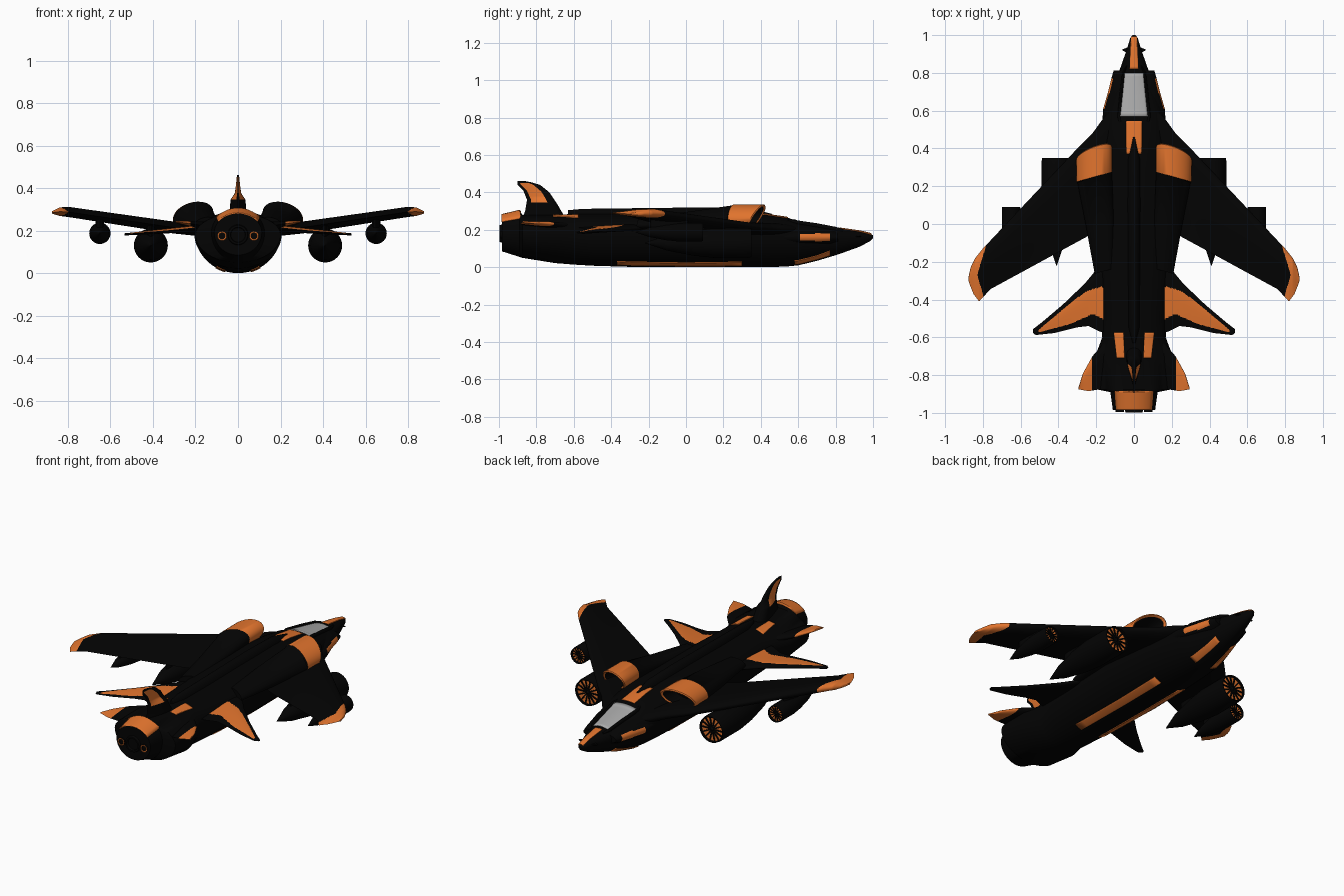
import bpy, bmesh, math
from mathutils import Vector

cube = bpy.data.objects.get("Cube")
if cube:
    bpy.data.objects.remove(cube, do_unlink=True)


def material(name, rgb):
    m = bpy.data.materials.new(name)
    m.use_nodes = True
    m.diffuse_color = (*rgb, 1)
    m.node_tree.nodes["Principled BSDF"].inputs["Base Color"].default_value = (*rgb, 1)
    return m


BLACK = material("hull black", (0.001, 0.001, 0.001))
ORANGE = material("trim orange", (0.76, 0.175, 0.027))
GREY = material("canopy grey", (0.4, 0.4, 0.4))


def lerp_table(table, s):
    """Linear lookup; each row is (key, value, ...) with rising keys."""
    if s <= table[0][0]:
        return table[0][1:]
    for a, b in zip(table, table[1:]):
        if s <= b[0]:
            f = (s - a[0]) / (b[0] - a[0])
            return tuple(p + (q - p) * f for p, q in zip(a[1:], b[1:]))
    return table[-1][1:]


def loft(name, rings, mats=(BLACK,), rule=None, closed=True, mirror=False, angle=40):
    """Skin a list of point rings; rule(centre, normal) picks the material."""
    bm = bmesh.new()
    rows = [[bm.verts.new(p) for p in r] for r in rings]
    n = len(rows[0])
    for a, b in zip(rows, rows[1:]):
        for i in range(n if closed else n - 1):
            j = (i + 1) % n
            bm.faces.new((a[i], a[j], b[j], b[i]))
    if closed:
        bm.faces.new(rows[0])
        bm.faces.new(rows[-1])
    bmesh.ops.recalc_face_normals(bm, faces=bm.faces)
    if rule:
        for f in bm.faces:
            f.material_index = int(rule(f.calc_center_median(), f.normal))
    me = bpy.data.meshes.new(name)
    bm.to_mesh(me)
    bm.free()
    for m in mats:
        me.materials.append(m)
    ob = bpy.data.objects.new(name, me)
    bpy.context.collection.objects.link(ob)
    bpy.ops.object.select_all(action="DESELECT")
    ob.select_set(True)
    bpy.context.view_layer.objects.active = ob
    bpy.ops.object.shade_smooth_by_angle(angle=math.radians(angle))
    if mirror:
        ob.modifiers.new("mirror", "MIRROR").use_mirror_merge = False
    return ob


def oval(y, cx, cz, rx, rz, rake=0, sweep=0, tilt=0, n=32):
    """Ring across y, optionally rolled by tilt, raked in z and swept in x."""
    pts = []
    for i in range(n):
        a = math.tau * i / n
        u, v = rx * math.cos(a), rz * math.sin(a)
        dx = u * math.cos(tilt) - v * math.sin(tilt)
        dz = u * math.sin(tilt) + v * math.cos(tilt)
        pts.append((cx + dx, y + sweep * dx + rake * dz, cz + dz))
    return pts


# Fuselage stations: y, half width, bottom, widest height, top
HULL = [(-.985, .112, .085, .19, .28), (-.89, .125, .055, .19, .303), (-.875, .2, .05, .18, .28),
        (-.7, .205, .022, .18, .28), (-.6, .168, .014, .18, .285), (-.5, .172, .008, .18, .285),
        (-.3, .185, .002, .18, .285), (0, .2, 0, .18, .29), (.3, .19, 0, .18, .29),
        (.43, .178, 0, .175, .282), (.54, .165, .004, .17, .266), (.6, .152, .01, .165, .245),
        (.7, .12, .034, .16, .228), (.81, .078, .067, .158, .21), (.93, .036, .11, .16, .193),
        (.985, .02, .14, .162, .18), (1.0, .008, .155, .163, .171)]


def hull_point(y, a, lift=0):
    w, lo, mid, hi = lerp_table(HULL, y)
    h = hi - mid if math.sin(a) > 0 else mid - lo
    return ((w + lift) * math.cos(a), y, mid + (h + lift) * math.sin(a))


def steps(a, b, n):
    return [a + (b - a) * i / n for i in range(n + 1)]


loft("fuselage", [[hull_point(r[0], math.tau * i / 48) for i in range(48)] for r in HULL])


def patch(name, mat, y0, y1, edges0, edges1, below=False, mirror=True):
    """Thin painted plate hugging the hull between two x edges at y0 and y1."""
    ys = sorted(set(steps(y0, y1, 12) + [r[0] for r in HULL if y0 < r[0] < y1]))
    rows = []
    for y in ys:
        f = (y - y0) / (y1 - y0)
        w = lerp_table(HULL, y)[0]
        ends = [math.acos(max(-1, min(1, (p + (q - p) * f) / w))) for p, q in zip(edges0, edges1)]
        rows.append([hull_point(y, -a if below else a, .001) for a in steps(*ends, 10)])
    ob = loft(name, rows, (mat,), closed=False, mirror=mirror)
    sol = ob.modifiers.new("plate", "SOLIDIFY")
    sol.thickness, sol.offset = .006, 0


patch("canopy", GREY, .57, .80, (-.074, .074), (-.05, .05), mirror=False)
patch("nose_stripe", ORANGE, .82, .99, (-.022, .022), (-.014, .014), mirror=False)
patch("dorsal_panel", ORANGE, .37, .545, (-.04, .04), (-.042, .042), mirror=False)
patch("tail_cap", ORANGE, -.985, -.885, (-.092, .092), (-.1, .1), mirror=False)
patch("aft_panel", ORANGE, -.71, -.575, (.05, .09), (.055, .105))
patch("belly_strip", ORANGE, -.37, .30, (.06, .1), (.06, .105), below=True)
patch("chin_strip", ORANGE, .58, .77, (.05, .09), (.04, .07), below=True)

# Canopy rails
RAIL = [(.53, .07, .25, .008, .008), (.57, .08, .242, .008, .012), (.7, .067, .224, .008, .011),
        (.8, .056, .206, .007, .01), (.84, .04, .198, .004, .006)]
loft("canopy_rail", [oval(*r, n=12) for r in RAIL], mirror=True)

# Cheek fairings with a painted side strip
CHEEK = [(.45, .165, .05), (.55, .167, .06), (.61, .163, .062), (.69, .14, .06), (.77, .12, .05), (.812, .108, .03)]
loft("cheek_fairing", [oval(y, 0, .16, rx, rz, n=64) for y, rx, rz in CHEEK], (BLACK, ORANGE),
     lambda c, n: .61 < c.y < .77 and abs(c.z - .16) < .019)

# Dorsal spine
SPINE = [(-.63, .008, .035), (-.55, .03, .042), (.1, .036, .05), (.34, .034, .045), (.46, .008, .015)]
loft("spine", [oval(y, 0, .27, rx, rz) for y, rx, rz in SPINE])


def blade(name, le, te, body, s_values, rule, place, mirror=True):
    """Tapered surface: edge tables along the span, body gives (height, thickness)."""
    ts = [(1 - math.cos(math.pi * i / 60)) / 2 for i in range(61)]
    rings = []
    for s in s_values:
        front, back = lerp_table(le, s)[0], lerp_table(te, s)[0]
        centre, thick = lerp_table(body, s)
        ring = []
        for t, side in [(t, 1) for t in reversed(ts)] + [(t, -1) for t in ts[1:-1]]:
            off = centre + side * thick / 2 * math.sin(math.pi * math.sqrt(t))
            ring.append(place(s, front + (back - front) * t, off))
        rings.append(ring)
    return loft(name, rings, (BLACK, ORANGE), rule, mirror=mirror)


def flat(s, y, off):
    return (s, y, off)


# Main wings with painted tips
blade("wing",
      [(.1, .62), (.155, .57), (.22, .48), (.3, .4), (.8, -.13), (.84, -.18), (.865, -.23), (.876, -.28)],
      [(.1, -.02), (.2, -.04), (.76, -.345), (.82, -.41), (.85, -.37), (.87, -.32), (.876, -.3)],
      [(.1, .2, .07), (.3, .214, .056), (.8, .288, .048), (.84, .289, .04), (.876, .285, .01)],
      steps(.1, .3, 10) + steps(.32, .76, 14) + steps(.765, .876, 36),
      lambda c, n: c.x > .83 - .3 * abs(c.y + .27), flat)

# Tailplanes, painted on the upper skin
PAINT = [(.16, -.33, -.505), (.22, -.345, -.476), (.26, -.36, -.495), (.34, -.422, -.53),
         (.487, -.545, -.57), (.505, -.562, -.573)]


def tail_paint(c, n):
    front, back = lerp_table(PAINT, c.x)
    return n.z > 0 and c.x < .505 and back < c.y < front


blade("tailplane", [(.12, -.17), (.19, -.23), (.26, -.315), (.375, -.425), (.487, -.52), (.535, -.557)],
      [(.12, -.58), (.18, -.57), (.24, -.54), (.3, -.547), (.42, -.577), (.52, -.588), (.535, -.577)],
      [(.12, .215, .035), (.535, .182, .01)], steps(.12, .535, 100), tail_paint, flat)

# Small aft fins
blade("aft_fin", [(.15, -.62), (.22, -.7), (.27, -.79), (.295, -.868)],
      [(.15, -.87), (.24, -.885), (.295, -.875)], [(.15, .222, .04), (.295, .242, .008)],
      steps(.15, .295, 24), lambda c, n: c.x > .225, flat)

# Upright fin
FIN_LE = [(.25, -.6), (.28, -.655), (.34, -.69), (.4, -.73), (.44, -.78), (.455, -.83), (.462, -.87)]
FIN_TE = [(.25, -.88), (.3, -.86), (.36, -.85), (.41, -.87), (.44, -.9), (.462, -.9)]


def fin_paint(c, n):
    front, back = lerp_table(FIN_LE, c.z)[0], lerp_table(FIN_TE, c.z)[0]
    return .345 < c.z < .45 and .3 < (front - c.y) / (front - back) < .85


blade("upright_fin", FIN_LE, FIN_TE, [(.25, 0, .085), (.345, 0, .07), (.375, 0, .03), (.42, 0, .018), (.462, 0, .01)],
      steps(.25, .462, 40), fin_paint, lambda s, y, off: (off, y, s), mirror=False)

# Shoulder intakes: black fairing, orange cowl, open mouth
COWL = [(-.25, .16, .235, .05, .025, 0), (0, .18, .25, .075, .042, 0), (.245, .208, .267, .094, .06, 0),
        (.25, .21, .27, .097, .062, 0), (.375, .212, .27, .097, .062, .5), (.382, .212, .27, .09, .056, .5),
        (.375, .212, .27, .082, .048, .5), (.29, .21, .268, .065, .034, .3)]
intake = loft("shoulder_intake", [oval(*r, sweep=-.28, tilt=-.31) for r in COWL], (BLACK, ORANGE), mirror=True)
for k, poly in enumerate(intake.data.polygons):
    poly.material_index = int(3 * 32 <= k < 6 * 32)


# Underwing engine pods with a spoked fan
def pod(name, x, z, r, front, back, wing_z):
    span = front - back
    shape = [(1, .02), (.8, .5), (.55, .85), (.35, 1), (.04, 1), (0, .95), (.005, .88), (.06, .86)]
    loft(name, [oval(front - span * f, x, z, r * k, r * k) for f, k in shape], mirror=True)
    y = front - .02
    loft(name + "_fan", [oval(y, x, z, r * .88, r * .88), oval(y + .006, x, z, r * .88, r * .88)],
         (ORANGE,), mirror=True)
    loft(name + "_hub", [oval(y, x, z, r * .2, r * .2), oval(y + .02, x, z, r * .05, r * .05)], mirror=True)
    for i in range(14):
        a = math.tau * i / 14
        d, e = Vector((math.cos(a), 0, math.sin(a))), Vector((-math.sin(a), 0, math.cos(a)))
        c = Vector((x, y + .004, z))
        quad = [c + d * r * u + e * r * v for u, v in ((.15, .045), (.87, .045), (.87, -.045), (.15, -.045))]
        loft(f"{name}_spoke_{i + 1}", [quad, [p + Vector((0, .008, 0)) for p in quad]], mirror=True)
    mid = front - span * .5
    outline = [(.02 * math.cos(a), span * .28 * math.sin(a)) for a in steps(0, math.tau * 15 / 16, 15)]
    loft(name + "_pylon", [[(x + u, mid + v, h) for u, v in outline] for h in (z, wing_z)], mirror=True)


pod("large_pod", .41, .13, .08, .35, -.22, .23)
pod("small_pod", .65, .187, .05, .09, -.27, .265)

# Nose vanes
loft("nose_vane", [[(.02, .94, .16), (.02, .9, .16), (.02, .9, .168), (.02, .94, .168)],
                   [(.06, .925, .163), (.06, .918, .163), (.06, .918, .166), (.06, .925, .166)]], mirror=True)

# Tail nozzles
loft("main_nozzle", [oval(-.96, 0, .18, .055, .055), oval(-.998, 0, .18, .045, .045),
                     oval(-.998, 0, .18, .036, .036), oval(-.97, 0, .18, .03, .03)])
loft("side_nozzle", [oval(-.96, .075, .175, .022, .022), oval(-.995, .075, .175, .022, .022),
                     oval(-.995, .075, .175, .015, .015), oval(-.975, .075, .175, .015, .015)],
     (BLACK, ORANGE), lambda c, n: n.y < -.9 and c.y < -.99, mirror=True)
